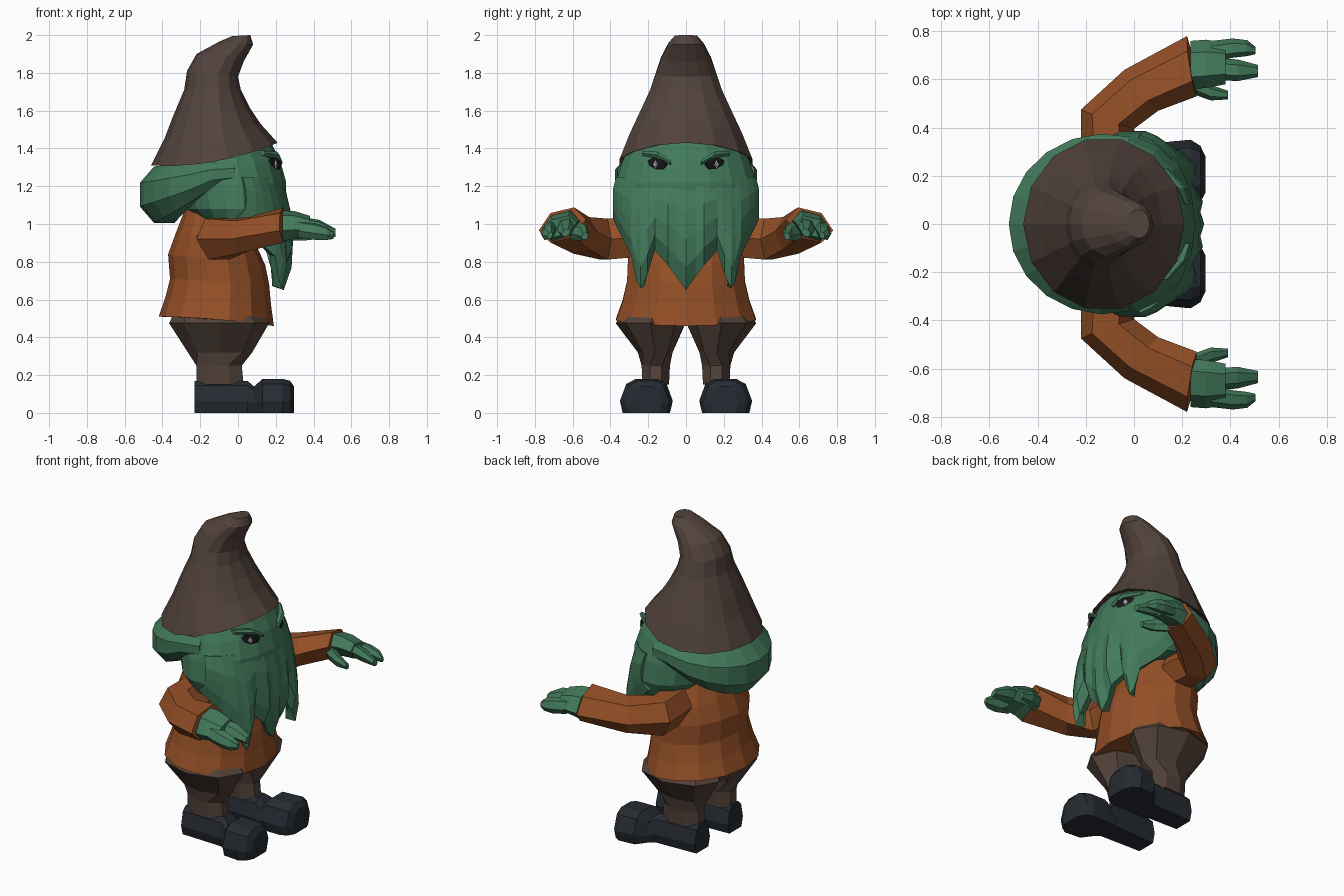
import bpy, bmesh, math
from mathutils import Vector as V

if "Cube" in bpy.data.objects:
    bpy.data.objects.remove(bpy.data.objects["Cube"])


def material(name, rgb):
    m = bpy.data.materials.new(name)
    m.diffuse_color = (*rgb, 1)
    m.use_nodes = True
    m.node_tree.nodes["Principled BSDF"].inputs["Base Color"].default_value = m.diffuse_color
    return m


GREEN = material("green", (0.055, 0.195, 0.105))
ORANGE = material("orange", (0.30, 0.08, 0.02))
BROWN = material("trouser_brown", (0.085, 0.055, 0.042))
HAT = material("hat_brown", (0.085, 0.056, 0.045))
BOOT = material("boot_black", (0.019, 0.024, 0.032))
DARK = material("eye_dark", (0.008, 0.008, 0.01))
GREY = material("eye_grey", (0.45, 0.45, 0.45))


def ring(c, a, b, n, sag=0.0, half=False):
    """Loop of n points around c with half axes a and b."""
    c, a, b = V(c), V(a), V(b)
    k = 1 / math.cos(math.pi / n) if half else 1
    pts = []
    for i in range(n):
        t = 2 * math.pi * (i + 0.5 * half) / n
        s = math.sin(t)
        pts.append(c + a * k * math.cos(t) + b * k * s - V((0, 0, sag * s * s)))
    return pts


def span(back, front, hy, n, sag=0.0):
    """Loop between a back and a front (x, z) point with half width hy."""
    p, q = V((back[0], 0, back[1])), V((front[0], 0, front[1]))
    return ring((p + q) / 2, (q - p) / 2, (0, hy, 0), n, sag)


def make(name, bm, mat, mirror=False):
    me = bpy.data.meshes.new(name)
    bm.to_mesh(me)
    bm.free()
    ob = bpy.data.objects.new(name, me)
    bpy.context.collection.objects.link(ob)
    me.materials.append(mat)
    if mirror:
        m = ob.modifiers.new("mirror", 'MIRROR')
        m.use_axis = (False, True, False)
        m.use_mirror_merge = False
    return ob


def loft(name, rings, mat, mirror=False):
    bm = bmesh.new()
    loops = [[bm.verts.new(p) for p in r] for r in rings]
    n = len(loops[0])
    for r, s in zip(loops, loops[1:]):
        for i in range(n):
            j = (i + 1) % n
            bm.faces.new((r[i], r[j], s[j], s[i]))
    bm.faces.new(loops[0])
    bm.faces.new(loops[-1])
    bmesh.ops.recalc_face_normals(bm, faces=bm.faces)
    return make(name, bm, mat, mirror)


# Pointed hat, leaning forward at the tip
hat = [((-.40, 1.36), (.15, 1.43), .30, .04), ((-.46, 1.31), (.21, 1.43), .36, .04),
       ((-.39, 1.45), (.12, 1.53), .305, .02), ((-.34, 1.58), (.06, 1.62), .245, 0),
       ((-.285, 1.71), (.015, 1.71), .195, 0), ((-.27, 1.81), (.0, 1.78), .165, 0),
       ((-.22, 1.90), (.03, 1.86), .135, 0), ((-.10, 1.965), (.08, 1.95), .095, 0),
       ((-.03, 1.995), (.065, 2.0), .06, 0)]
loft("hat", [span(b, f, w, 14, s) for b, f, w, s in hat], HAT)

# Head
head = [((-.33, 1.40), (.17, 1.44), .30), ((-.33, 1.31), (.225, 1.33), .345),
        ((-.31, 1.20), (.255, 1.22), .378), ((-.28, 1.08), (.25, 1.08), .39),
        ((-.22, 1.03), (.20, .95), .35)]
loft("head", [span(b, f, w, 18) for b, f, w in head], GREEN)

# Roll of hair around the back of the head
roll = []
for i in range(13):
    t = math.radians(75 + 210 * i / 12)
    s = max(0, -math.cos(t)) ** 0.8
    rx, rz = .05 + .08 * s, .06 + .09 * s
    d = V((math.cos(t), math.sin(t), 0))
    c = V((-.12 + (.40 - rx) * d.x, (.375 - rx) * d.y, 1.27 - .115 * s))
    roll.append(ring(c, d * rx, (0, 0, rz), 8, half=True))
loft("hair_roll", roll, GREEN)

# Beard: half columns of (y, bottom z, ridge), then mirrored
half = [(0, .65, .025), (.05, .72, .008), (.095, .78, .022), (.165, .86, .005),
        (.205, .73, .015), (.24, .66, .03), (.262, .70, .02), (.29, .83, .01),
        (.335, .92, .015), (.365, .98, .01), (.387, 1.03, 0)]
cols = [(-y, z, r) for y, z, r in reversed(half[1:])] + half
bm = bmesh.new()
grid = []
for y, zb, r in cols:
    col = []
    for t in (0, .3, .55, .8, 1):
        x = -.05 + (.297 + r * min(1, t * 2)) * math.sqrt(1 - (y / .40) ** 2)
        x += abs(y) * .22 * t * t * (zb < .85) + .02 * math.sin(math.pi * t)
        x -= .03 * (t == 1)
        k = .955 if t == 0 else 1  # top edge sinks into the head
        col.append(bm.verts.new((x * k, y * k, 1.25 + (zb - 1.25) * t)))
    grid.append(col)
for p, q in zip(grid, grid[1:]):
    for i in range(4):
        bm.faces.new((p[i], p[i + 1], q[i + 1], q[i]))
beard = make("beard", bm, GREEN)
sol = beard.modifiers.new("thickness", 'SOLIDIFY')
sol.thickness, sol.offset = .06, -1

# Eyes and brows
d = V((math.cos(math.radians(33)), math.sin(math.radians(33)), 0))
side = V((-d.y, d.x, 0))
up = V((0, 0, 1))


def eye_part(name, c, w, h, depth, n, mat):
    loft(name, [ring(c - d * .03, side * w, up * h, n),
                ring(c + d * depth * .6, side * w, up * h, n),
                ring(c + d * depth, side * w * .6, up * h * .6, n)], mat, True)


eye = V((.188, .155, 1.315))
eye_part("eye_socket", eye, .062, .038, .014, 10, DARK)
eye_part("eye_iris", eye, .018, .026, .021, 4, GREY)
loft("brow", [ring((.222, .08, 1.325), (.015, 0, 0), (0, 0, .015), 6),
              ring((.195, .15, 1.365), (.025, 0, 0), (0, 0, .02), 6),
              ring((.125, .23, 1.375), (.02, 0, 0), (0, 0, .015), 6)], GREEN, True)

# Tunic
tunic = [((-.42, .51), (.19, .46), .38, -.01), ((-.385, .61), (.175, .57), .345, 0),
         ((-.36, .71), (.165, .68), .32, 0), ((-.37, .84), (.145, .78), .315, 0),
         ((-.33, .95), (.10, .88), .30, 0), ((-.28, 1.08), (.06, 1.04), .24, 0)]
loft("tunic", [span(b, f, w, 14, s) for b, f, w, s in tunic], ORANGE)

# Bent sleeves
sleeve = [((-.11, .25, .93), (.11, 0, 0), .12), ((-.11, .435, .92), (.11, -.04, 0), .125),
          ((.03, .555, .94), (.07, -.085, .02), .10), ((.24, .655, .995), (.02, -.125, .03), .09)]
loft("sleeve", [ring(c, a, (-.01 * (i > 0), 0, h), 6)
                for i, (c, a, h) in enumerate(sleeve)], ORANGE, True)


# Hands
def limb(name, secs, mat, n=6):
    """Loft along x from (x, y, z, half y, half z) sections, mirrored."""
    loft(name, [ring((x, y, z), (0, hy, -.25 * hy), (0, 0, hz), n)
                for x, y, z, hy, hz in secs], mat, True)


limb("palm", [(.235, .66, .99, .10, .08), (.30, .665, .995, .10, .07),
              (.38, .665, .985, .085, .055)], GREEN)
fingers = {"outer_finger": [(.32, .715, .975, .045, .045), (.41, .73, .96, .04, .045), (.47, .73, .95, .033, .035), (.505, .72, .94, .015, .02)],
           "middle_finger": [(.32, .645, .995, .045, .045), (.43, .638, .98, .045, .042), (.515, .635, .953, .025, .022)],
           "thumb": [(.24, .585, .965, .045, .05), (.32, .545, .95, .032, .04), (.39, .535, .935, .018, .02)]}
for name, secs in fingers.items():
    limb(name, secs, GREEN)

# Trousers: (centre x, centre y, z, half x, half y)
legs = [(-.11, .175, .54, .22, .15), (-.10, .187, .475, .265, .185),
        (-.095, .163, .32, .17, .092), (-.10, .16, .25, .12, .075), (-.095, .16, .15, .125, .07)]
loft("trouser_leg", [ring((x, y, z), (hx, 0, 0), (0, hy, 0), 8, half=i > 2)
                     for i, (x, y, z, hx, hy) in enumerate(legs)], BROWN, True)

# Boots: (x, inner y, outer y, height)
boot = [(-.23, .09, .24, .17), (.05, .08, .25, .17), (.085, .075, .28, .14),
        (.13, .07, .34, .18), (.235, .07, .35, .18), (.275, .09, .325, .17), (.297, .13, .28, .14)]
loft("boot", [[(x, a + .015, 0), (x, a, h * .35), (x, a + (b - a) * .12, h * .85),
               (x, a + (b - a) * .3, h), (x, b - (b - a) * .3, h),
               (x, b - (b - a) * .12, h * .85), (x, b, h * .35), (x, b - .015, 0)]
              for x, a, b, h in boot], BOOT, True)
